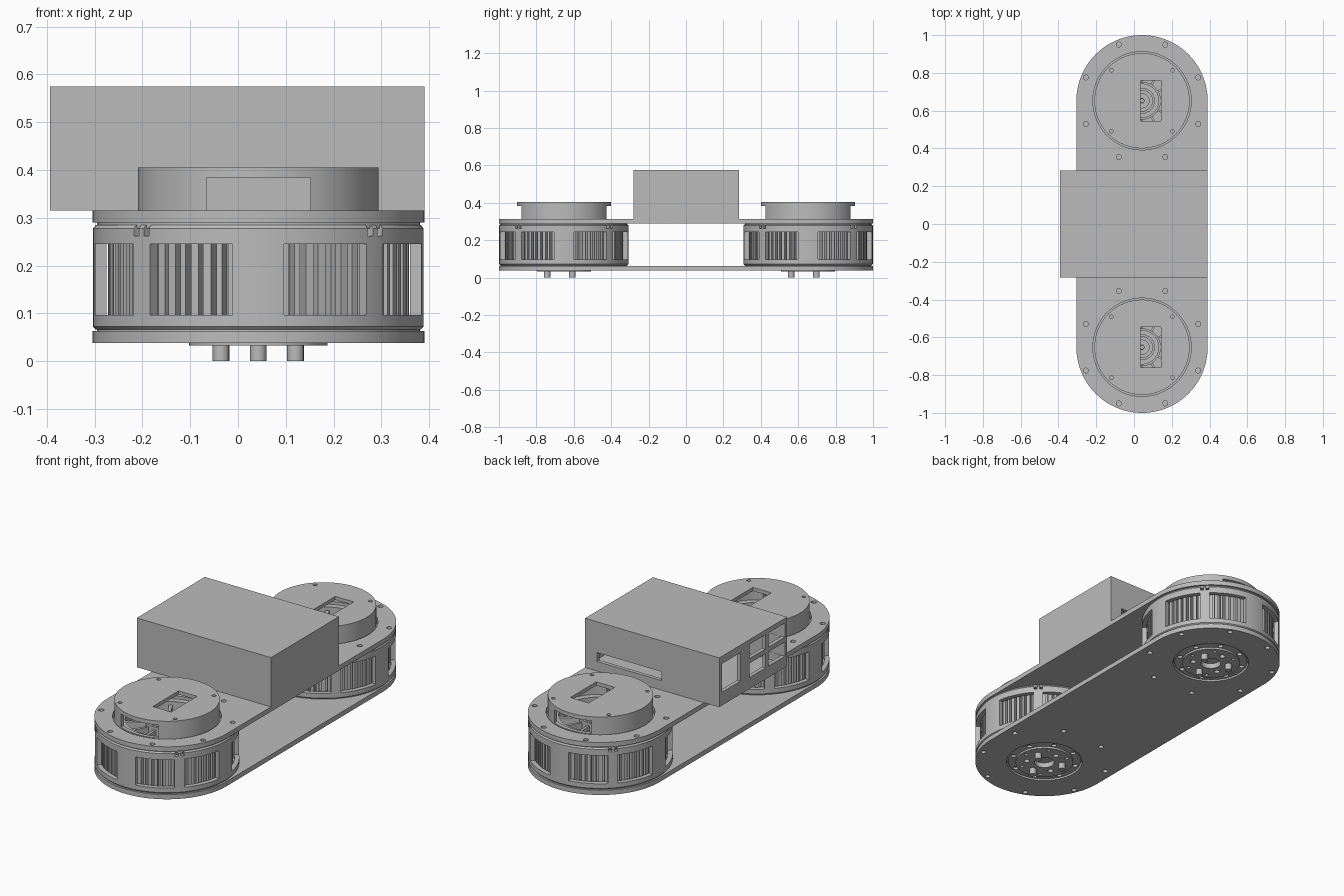
import bpy, bmesh
from math import sin, cos, pi, radians

if "Cube" in bpy.data.objects:
    bpy.data.objects.remove(bpy.data.objects["Cube"], do_unlink=True)

grey = bpy.data.materials.new("light_grey")
grey.use_nodes = True
grey.diffuse_color = (0.5, 0.5, 0.5, 1)
grey.node_tree.nodes["Principled BSDF"].inputs["Base Color"].default_value = (0.5, 0.5, 0.5, 1)

CX, CY, R = 0.0425, 0.6525, 0.3475
made = []


def prism(bm, pts, z0, z1):
    """Extrude a flat outline between two heights."""
    n = len(pts)
    low = [bm.verts.new((x, y, z0)) for x, y in pts]
    top = [bm.verts.new((x, y, z1)) for x, y in pts]
    bm.faces.new(low[::-1])
    bm.faces.new(top)
    for i in range(n):
        j = (i + 1) % n
        bm.faces.new((low[i], low[j], top[j], top[i]))


def arc(r, a0, a1, n, x=0, y=0):
    return [(x + r * cos(a0 + (a1 - a0) * i / n), y + r * sin(a0 + (a1 - a0) * i / n))
            for i in range(n + 1)]


def disc(bm, r, z0, z1, x=0, y=0, n=96):
    prism(bm, arc(r, 0, 2 * pi, n, x, y)[:-1], z0, z1)


def box(bm, x0, x1, y0, y1, z0, z1):
    prism(bm, [(x0, y0), (x1, y0), (x1, y1), (x0, y1)], z0, z1)


def sector(bm, r0, r1, a0, a1, z0, z1, n=1):
    prism(bm, arc(r1, a0, a1, n) + arc(r0, a1, a0, n), z0, z1)


def lathe(bm, profile, n=96):
    """Turn a closed (radius, height) profile around z."""
    rings = [[bm.verts.new((r * cos(2 * pi * i / n), r * sin(2 * pi * i / n), z))
              for r, z in profile] for i in range(n)]
    m = len(profile)
    for i in range(n):
        a, b = rings[i], rings[(i + 1) % n]
        for j in range(m):
            k = (j + 1) % m
            bm.faces.new((a[j], b[j], b[k], a[k]))


def tube(bm, r0, r1, z0, z1):
    lathe(bm, [(r0, z0), (r1, z0), (r1, z1), (r0, z1)])


def circle_of_holes(bm, count, ring, r, z0, z1, start, x=0, y=0):
    for i in range(count):
        a = start + 2 * pi * i / count
        disc(bm, r, z0, z1, x + ring * cos(a), y + ring * sin(a), 16)


def to_mesh(name, build):
    bm = bmesh.new()
    build(bm)
    bmesh.ops.recalc_face_normals(bm, faces=bm.faces)
    mesh = bpy.data.meshes.new(name)
    bm.to_mesh(mesh)
    bm.free()
    mesh.materials.append(grey)
    return mesh


def part(name, build, *cuts):
    """Build an object, then subtract each cutter in turn."""
    ob = bpy.data.objects.new(name, to_mesh(name, build))
    bpy.context.collection.objects.link(ob)
    for c in cuts:
        cutter = bpy.data.objects.new("cutter", to_mesh("cutter", c))
        cutter.hide_render = True
        bpy.context.collection.objects.link(cutter)
        mod = ob.modifiers.new("cut", "BOOLEAN")
        mod.operation, mod.solver, mod.object = "DIFFERENCE", "EXACT", cutter
        deps = bpy.context.evaluated_depsgraph_get()
        mesh = bpy.data.meshes.new_from_object(ob.evaluated_get(deps))
        ob.modifiers.clear()
        ob.data = mesh
        bpy.data.objects.remove(cutter, do_unlink=True)
    made.append(ob)
    return ob


# Long rounded plates, with a motor opening and screw holes at each end
def plate(name, z0, z1, opening):
    def outline(bm):
        prism(bm, arc(R, 0, pi, 48, CX, CY) + arc(R, pi, 2 * pi, 48, CX, -CY), z0, z1)

    def holes(bm):
        for y in (-CY, CY):
            disc(bm, opening, z0 - 0.1, z1 + 0.1, CX, y)
            circle_of_holes(bm, 8, 0.322, 0.013, z0 - 0.1, z1 + 0.1, pi / 8, CX, y)
    part(name, outline, holes)


plate("top_plate", 0.29, 0.315, 0.26)
plate("bottom_plate", 0.038, 0.063, 0.19)


# Control box: hollow, with a slot at the back and ports on its right side
def ports(bm):
    box(bm, -0.055, 0.32, 0.2, 0.4, 0.365, 0.412)
    box(bm, -0.5, -0.3, 0.108, 0.26, 0.385, 0.535)
    for y0 in (-0.263, -0.103):
        for z0 in (0.375, 0.475):
            box(bm, -0.5, -0.3, y0, y0 + 0.135, z0, z0 + 0.075)


part("control_box",
     lambda bm: box(bm, -0.393, 0.39, -0.282, 0.284, 0.315, 0.575),
     lambda bm: box(bm, -0.373, 0.37, -0.262, 0.264, 0.335, 0.555), ports)


# Motor parts, built around the origin and used at both ends
def housing(bm):
    lathe(bm, [(0.322, 0.066), (0.34, 0.066), (0.346, 0.072),
               (0.346, 0.278), (0.34, 0.285), (0.322, 0.285)])


def housing_windows(bm):
    for q in range(4):
        for start in (9, 49):
            a = radians(90 * q + start)
            sector(bm, 0.3, 0.38, a, a + radians(32), 0.096, 0.245, 8)
        for off in (-2.4, 2.4):
            a = radians(90 * q + 45 + off)
            sector(bm, 0.3, 0.38, a - 0.022, a + 0.022, 0.262, 0.3)


def stator(bm):
    tube(bm, 0.2, 0.27, 0.07, 0.275)
    for i in range(72):
        a = 2 * pi * i / 72
        w = 0.028 if i % 3 else 0.018
        sector(bm, 0.265, 0.315, a - w, a + w, 0.07, 0.27)


def end_rings(bm):
    tube(bm, 0.262, 0.338, 0.278, 0.292)
    tube(bm, 0.12, 0.338, 0.061, 0.075)


def rotor_hub(bm):
    disc(bm, 0.205, 0.2, 0.225)
    for r0, r1, z in ((0.088, 0.1, 0.295), (0.055, 0.068, 0.305), (0.012, 0.04, 0.31)):
        tube(bm, r0, r1, 0.22, z)
    tube(bm, 0.01, 0.09, 0.22, 0.275)
    for i in range(12):
        a = 2 * pi * i / 12
        sector(bm, 0.095, 0.205, a - 0.05, a + 0.05, 0.22, 0.28)
    tube(bm, 0.2, 0.23, 0.255, 0.3)


def cap_openings(bm):
    box(bm, -0.108, 0.109, -0.4, 0.4, 0.315, 0.384)


def cap_top_holes(bm):
    box(bm, -0.0075, 0.1, -0.108, 0.108, 0.37, 0.45)
    circle_of_holes(bm, 4, 0.228, 0.01, 0.39, 0.45, pi / 4)


def mount_holes(bm):
    circle_of_holes(bm, 8, 0.163, 0.013, 0, 0.056, pi / 8)


def hub_holes(bm):
    circle_of_holes(bm, 3, 0.09, 0.014, 0, 0.05, pi / 2)
    circle_of_holes(bm, 6, 0.12, 0.009, 0, 0.05, 0)


motor = [
    part("front_motor_housing", housing, housing_windows),
    part("front_motor_stator", stator),
    part("front_motor_end_rings", end_rings),
    part("front_motor_rotor_hub", rotor_hub),
    part("front_motor_cap", lambda bm: disc(bm, 0.252, 0.288, 0.405),
         lambda bm: disc(bm, 0.232, 0.2, 0.386), cap_openings, cap_top_holes),
    part("front_motor_mount_ring", lambda bm: tube(bm, 0.14, 0.183, 0.043, 0.065), mount_holes),
    part("front_motor_output_hub", lambda bm: tube(bm, 0.05, 0.145, 0.033, 0.068), hub_holes),
    part("front_motor_hub_core", lambda bm: disc(bm, 0.13, 0.06, 0.08)),
    part("front_motor_output_pins",
         lambda bm: circle_of_holes(bm, 3, 0.09, 0.0175, 0, 0.04, pi / 6)),
]

# Smooth round surfaces while keeping the corners crisp
bpy.ops.object.select_all(action="DESELECT")
for ob in made:
    ob.select_set(True)
bpy.context.view_layer.objects.active = made[0]
bpy.ops.object.shade_smooth_by_angle(angle=radians(30))

# Place the front motor and repeat it at the rear
for ob in motor:
    ob.location = (CX, -CY, 0)
    twin = ob.copy()
    twin.name = ob.name.replace("front", "rear")
    twin.location = (CX, CY, 0)
    bpy.context.collection.objects.link(twin)
